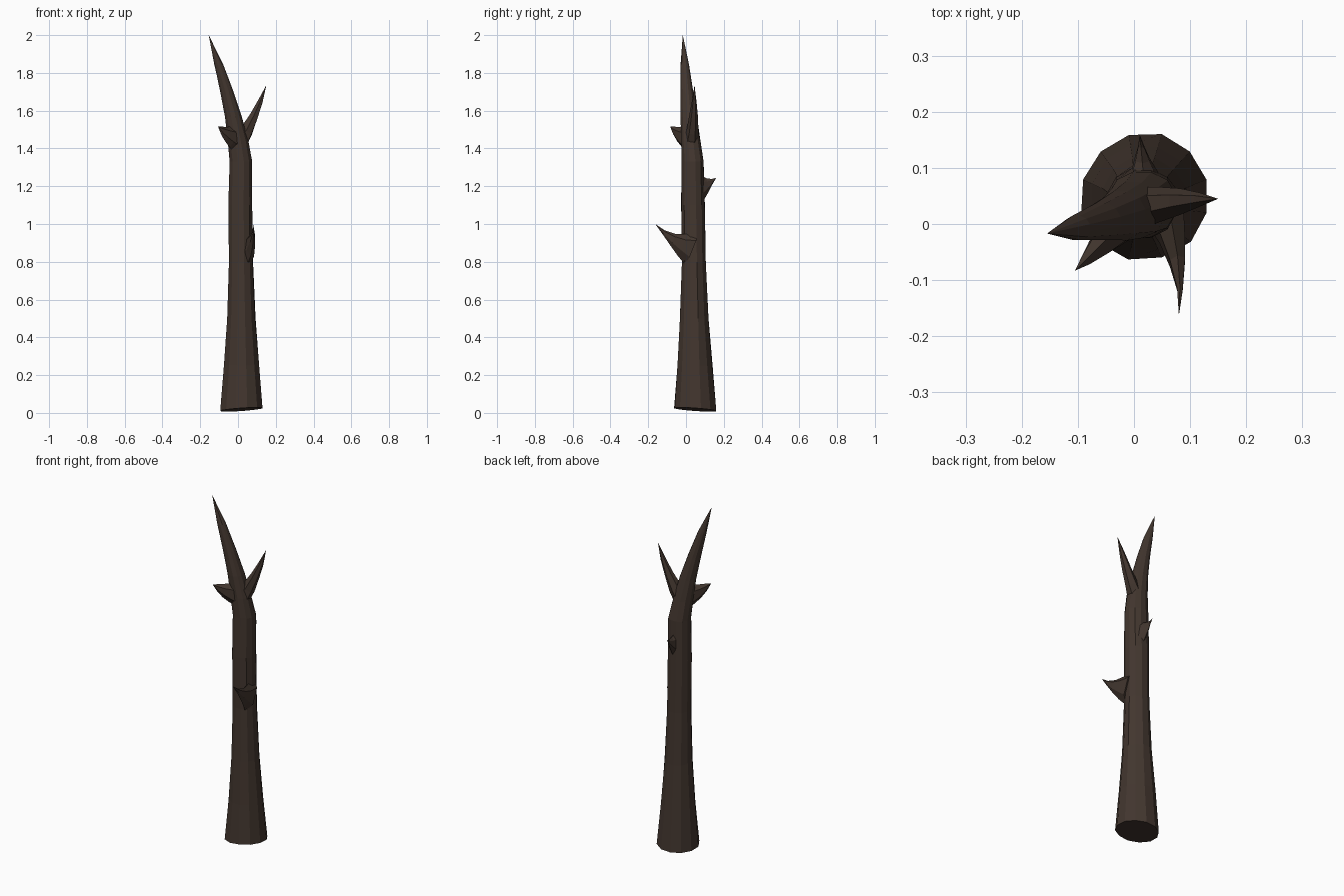
import bpy, math, random
from mathutils import Vector

cube = bpy.data.objects.get("Cube")
if cube:
    bpy.data.objects.remove(cube)
random.seed(4)

bark = bpy.data.materials.new("dark_brown_bark")
bark.use_nodes = True
colour = (0.055, 0.037, 0.028, 1)
bark.diffuse_color = colour
bark.node_tree.nodes["Principled BSDF"].inputs["Base Color"].default_value = colour


def tapered_rings(base, bend, tip, width, depth, power, count):
    """Ring centres and half sizes along a bent line, thinning toward its tip."""
    base, bend, tip = Vector(base), Vector(bend), Vector(tip)
    rings = []
    for step in range(count):
        along = step / count
        centre = base.lerp(bend, along).lerp(bend.lerp(tip, along), along)
        thickness = (1 - along) ** power
        rings.append((centre, width * thickness, depth * thickness))
    return rings


def loft(name, rings, tip, across, normal, sides, roughness):
    """Join flat-sided rings into a closed limb that ends in a point."""
    normal = Vector(normal).normalized()
    depth_axis = normal.cross(Vector(across)).normalized()
    width_axis = depth_axis.cross(normal)
    verts, faces = [], []
    for centre, width, depth in rings:
        for side in range(sides):
            angle = math.tau * (side + 0.5) / sides
            bump = 1 + random.uniform(-roughness, roughness)
            offset = (width_axis * width * math.cos(angle)
                      + depth_axis * depth * math.sin(angle))
            verts.append(centre + offset * bump)
    verts.append(Vector(tip))
    peak = len(verts) - 1
    for start in range(0, peak, sides):
        for side in range(sides):
            left, right = start + side, start + (side + 1) % sides
            if start + sides < peak:
                faces.append((left, right, right + sides, left + sides))
            else:
                faces.append((left, right, peak))
    faces.append(tuple(reversed(range(sides))))
    mesh = bpy.data.meshes.new(name)
    mesh.from_pydata(verts, [], faces)
    mesh.materials.append(bark)
    limb = bpy.data.objects.new(name, mesh)
    bpy.context.collection.objects.link(limb)
    return limb


def branch(name, base, bend, tip, width, depth, across, normal, power):
    rings = tapered_rings(base, bend, tip, width, depth, power, count=4)
    loft(name, rings, tip, across, normal, sides=6, roughness=0.06)


# Flared trunk that bends into the tall main spike
trunk_rings = []
for height in (0.02, 0.25, 0.5, 0.8, 1.1):
    radius = 0.065 + 0.052 * max(0, 1 - height / 0.8) ** 1.5
    centre = Vector((0.02 - 0.006 * height, 0.05 - 0.012 * height, height))
    trunk_rings.append((centre, radius, radius))
spike_tip = (-0.155, -0.017, 2)
trunk_rings += tapered_rings(base=(0.015, 0.035, 1.33), bend=(-0.01, 0.01, 1.6),
                             tip=spike_tip, width=0.063, depth=0.06,
                             power=0.6, count=5)
trunk = loft("trunk", trunk_rings, spike_tip, across=(1, 0, 0),
             normal=(0, 0, 1), sides=12, roughness=0.03)

# Slanted saw cut at the foot
for vert in trunk.data.vertices:
    if vert.co.z < 0.1:
        vert.co.z += 0.07 * (vert.co.x - vert.co.y)

# Shorter side of the fork
branch("fork_branch", base=(0, 0.025, 1.42), bend=(0.09, 0.045, 1.56),
       tip=(0.15, 0.045, 1.735), width=0.05, depth=0.042,
       across=(1, 0, 0), normal=(0.6, 0.1, 1), power=0.9)

# Broken stub under the fork
branch("upper_stub", base=(-0.01, 0.015, 1.45), bend=(-0.07, -0.05, 1.47),
       tip=(-0.105, -0.083, 1.515), width=0.04, depth=0.07,
       across=(1, -1, 0), normal=(-1, -1, 0.2), power=0.9)

# Thin upturned twig on the front
branch("front_twig", base=(0.05, 0.03, 0.87), bend=(0.09, -0.07, 0.9),
       tip=(0.08, -0.163, 1), width=0.04, depth=0.09,
       across=(1, 0, 0), normal=(0.2, -1, 0.4), power=1.4)

# Small hooked stub on the back
branch("back_stub", base=(0.02, 0.06, 1.19), bend=(0.015, 0.12, 1.2),
       tip=(0.01, 0.16, 1.245), width=0.04, depth=0.09,
       across=(1, 0, 0), normal=(0, 1, 0.2), power=1.4)
